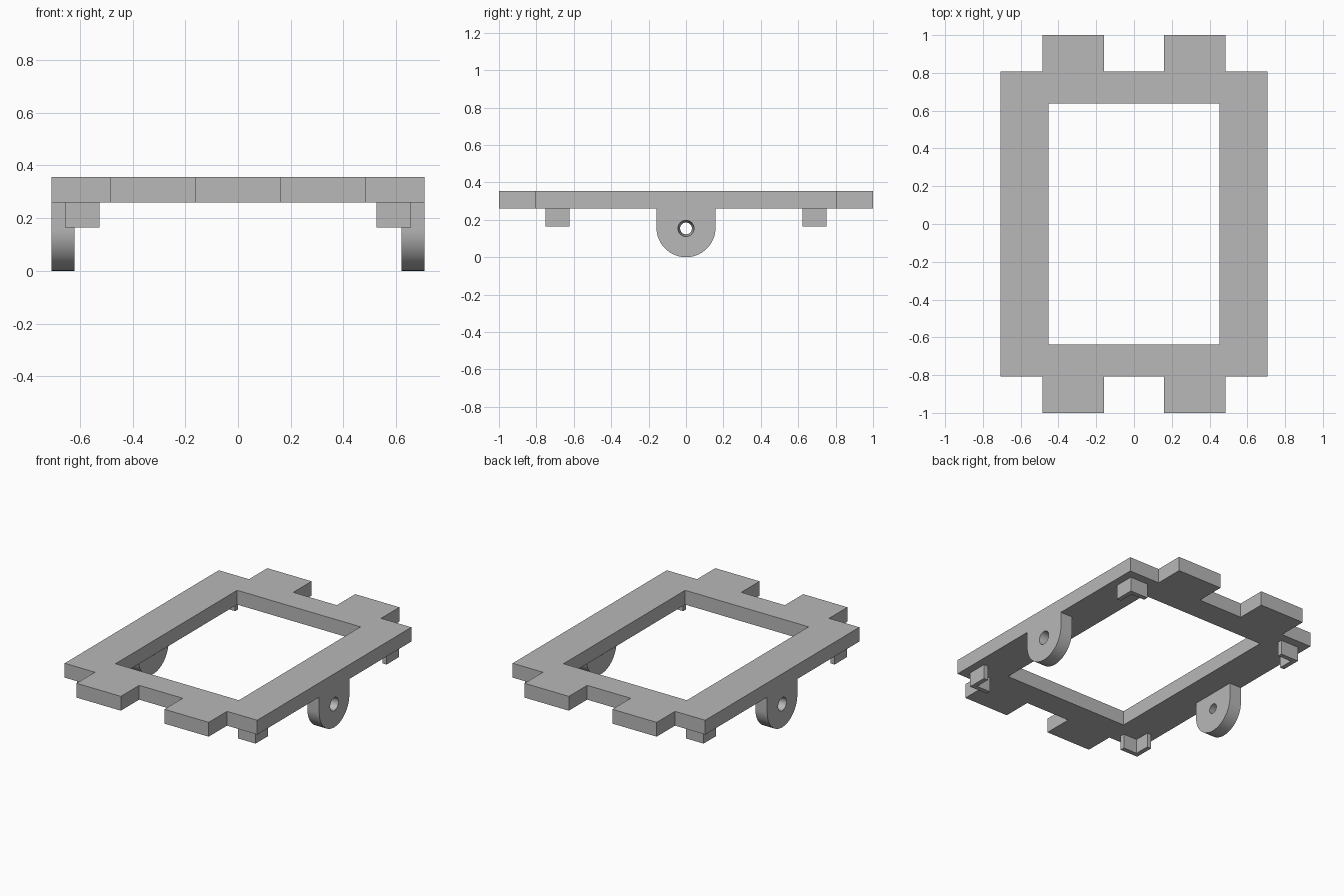
import bpy, bmesh, math
from mathutils import Matrix

cube = bpy.data.objects.get("Cube")
if cube:
    bpy.data.objects.remove(cube, do_unlink=True)

PLATE_BOTTOM, PLATE_TOP = 0.26, 0.355
HALF_X, HALF_Y = 0.707, 0.808
EAR_RADIUS, EAR_THICK = 0.158, 0.087

grey = bpy.data.materials.new("light_grey")
grey.use_nodes = True
grey.diffuse_color = (0.48, 0.48, 0.48, 1)
grey.node_tree.nodes["Principled BSDF"].inputs["Base Color"].default_value = grey.diffuse_color


def make_object(name, bm):
    bmesh.ops.recalc_face_normals(bm, faces=bm.faces)
    mesh = bpy.data.meshes.new(name)
    bm.to_mesh(mesh)
    bm.free()
    mesh.materials.append(grey)
    ob = bpy.data.objects.new(name, mesh)
    bpy.context.collection.objects.link(ob)
    return ob


def extrude_faces(bm, offset):
    """Turn the flat faces of bm into a solid."""
    result = bmesh.ops.extrude_face_region(bm, geom=bm.faces[:], use_keep_orig=True)
    moved = [g for g in result["geom"] if isinstance(g, bmesh.types.BMVert)]
    bmesh.ops.translate(bm, verts=moved, vec=offset)


def prism(name, points, offset):
    bm = bmesh.new()
    bm.faces.new([bm.verts.new(p) for p in points])
    extrude_faces(bm, offset)
    return make_object(name, bm)


# Frame plate: cells of a grid kept where there is material, then extruded
def in_plate(x, y):
    x, y = abs(x), abs(y)
    if y > HALF_Y:
        return 0.16 < x < 0.485
    return not (x < 0.453 and y < 0.638)


def mirrored(values):
    return [-v for v in reversed(values)] + values


xs = mirrored([0.16, 0.453, 0.485, HALF_X])
ys = mirrored([0.638, HALF_Y, 1.0])
bm = bmesh.new()
for x0, x1 in zip(xs, xs[1:]):
    for y0, y1 in zip(ys, ys[1:]):
        if in_plate((x0 + x1) / 2, (y0 + y1) / 2):
            corners = ((x0, y0), (x1, y0), (x1, y1), (x0, y1))
            bm.faces.new([bm.verts.new((x, y, PLATE_BOTTOM)) for x, y in corners])
bmesh.ops.remove_doubles(bm, verts=bm.verts, dist=0.0001)
extrude_faces(bm, (0, 0, PLATE_TOP - PLATE_BOTTOM))
make_object("frame_plate", bm)

# Corner posts: L-shaped angles with the corner pointing outward
X_IN, X_OUT, Y_IN, Y_OUT, WALL = 0.526, 0.656, 0.622, 0.752, 0.03
angle = [(X_OUT, Y_OUT), (X_IN, Y_OUT), (X_IN, Y_OUT - WALL),
         (X_OUT - WALL, Y_OUT - WALL), (X_OUT - WALL, Y_IN), (X_OUT, Y_IN)]
for sx, side in ((1, "left"), (-1, "right")):
    for sy, end in ((-1, "front"), (1, "back")):
        prism(f"{end}_{side}_post", [(sx * x, sy * y, 0.165) for x, y in angle],
              (0, 0, PLATE_BOTTOM - 0.165))

# Pivot ears: rounded lugs with a hole that narrows inward
for sx, side in ((1, "left"), (-1, "right")):
    outer = sx * HALF_X
    arc = [math.pi + math.pi * i / 32 for i in range(33)]
    outline = [(outer, EAR_RADIUS * math.cos(a), EAR_RADIUS * (1 + math.sin(a))) for a in arc]
    outline += [(outer, EAR_RADIUS, PLATE_BOTTOM), (outer, -EAR_RADIUS, PLATE_BOTTOM)]
    ear = prism(f"{side}_pivot_ear", outline, (-sx * EAR_THICK, 0, 0))

    bm = bmesh.new()
    place = (Matrix.Translation((outer - sx * EAR_THICK / 2, 0, EAR_RADIUS - 0.004))
             @ Matrix.Rotation(sx * math.pi / 2, 4, "Y"))
    bmesh.ops.create_cone(bm, cap_ends=True, segments=32, radius1=0.031, radius2=0.044,
                          depth=EAR_THICK * 1.1, matrix=place)
    cutter = make_object(f"{side}_hole_cutter", bm)
    cutter.hide_render = True

    cut = ear.modifiers.new("pivot_hole", "BOOLEAN")
    cut.operation = "DIFFERENCE"
    cut.solver = "EXACT"
    cut.object = cutter
    bpy.ops.object.select_all(action="DESELECT")
    ear.select_set(True)
    bpy.context.view_layer.objects.active = ear
    bpy.ops.object.modifier_apply(modifier=cut.name)
    bpy.data.objects.remove(cutter, do_unlink=True)
    bpy.ops.object.shade_smooth_by_angle(angle=math.radians(30))
